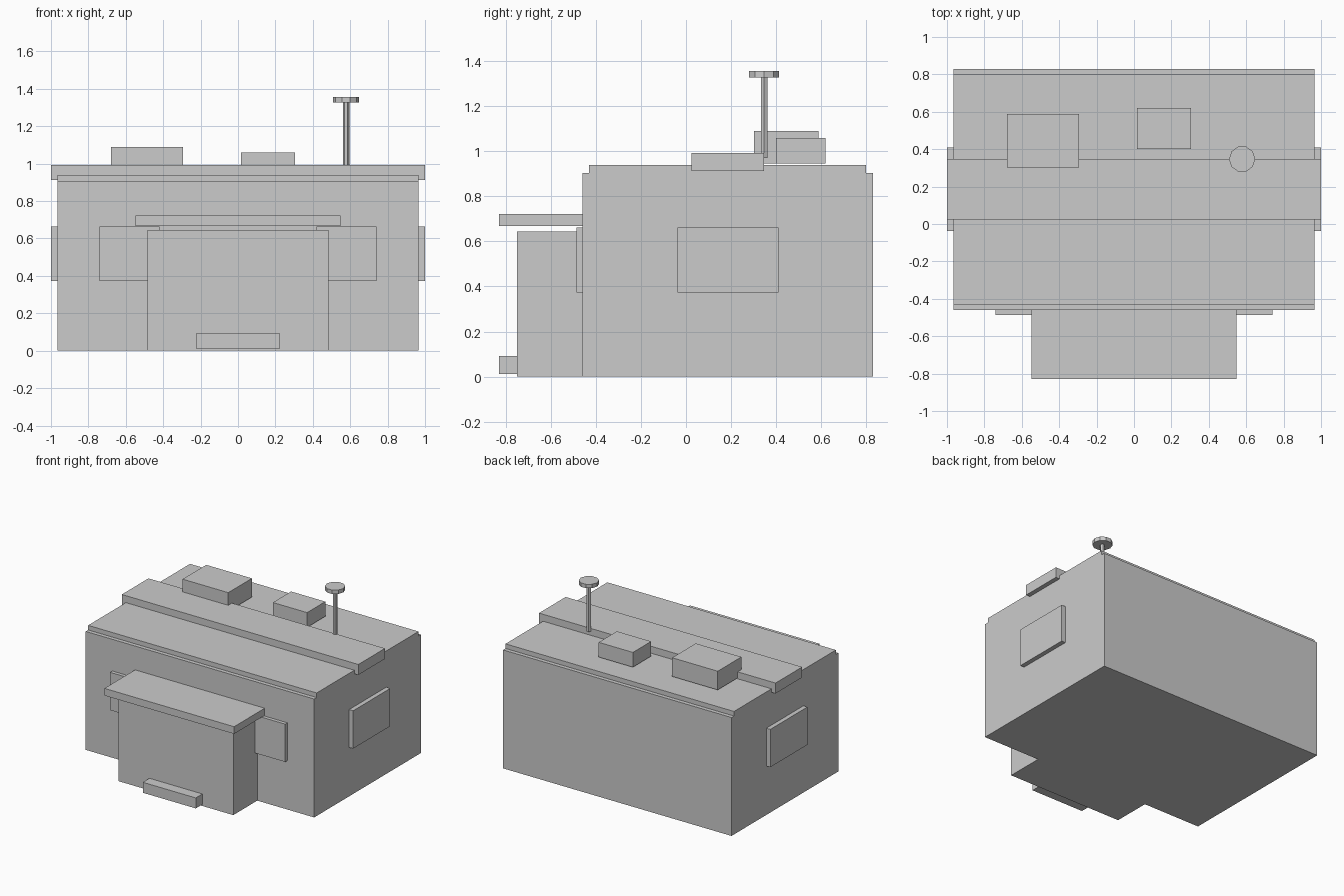
import bpy, bmesh
from mathutils import Matrix

if "Cube" in bpy.data.objects:
    bpy.data.objects.remove(bpy.data.objects["Cube"])


def make_object(name, bm):
    mesh = bpy.data.meshes.new(name)
    bm.to_mesh(mesh)
    bm.free()
    obj = bpy.data.objects.new(name, mesh)
    bpy.context.collection.objects.link(obj)
    return obj


def box(name, x, y, z):
    """Box from its (min, max) range on each axis."""
    bm = bmesh.new()
    size = [r[1] - r[0] for r in (x, y, z)]
    mid = [(r[0] + r[1]) / 2 for r in (x, y, z)]
    bmesh.ops.create_cube(bm, size=1, matrix=Matrix.Translation(mid) @ Matrix.Diagonal((*size, 1)))
    return make_object(name, bm)


def prism(name, x, y, z, radius, sides):
    """Upright prism with corners pointing along x."""
    bm = bmesh.new()
    place = Matrix.Translation((x, y, (z[0] + z[1]) / 2)) @ Matrix.Rotation(1.5707963, 4, 'Z')
    bmesh.ops.create_cone(bm, cap_ends=True, segments=sides, radius1=radius, radius2=radius,
                          depth=z[1] - z[0], matrix=place)
    return make_object(name, bm)


# Main building and stepped roof
box("main_body", (-0.966, 0.966), (-0.46, 0.83), (0, 0.905))
box("roof_slab", (-0.966, 0.966), (-0.43, 0.80), (0.905, 0.94))
box("roof_beam", (-1.0, 1.0), (0.025, 0.347), (0.913, 0.993))

# Entrance block, canopy and step
box("entrance_block", (-0.485, 0.485), (-0.75, -0.46), (0, 0.645))
box("entrance_canopy", (-0.548, 0.548), (-0.83, -0.46), (0.668, 0.723))
box("entrance_step", (-0.224, 0.224), (-0.83, -0.75), (0.012, 0.092))

# Window panels, mirrored left and right
for side, s in (("left", -1), ("right", 1)):
    box(f"front_window_{side}", sorted((s * 0.42, s * 0.74)), (-0.487, -0.46), (0.374, 0.663))
    box(f"side_window_{side}", sorted((s * 0.966, s * 1.0)), (-0.038, 0.41), (0.374, 0.663))

# Rooftop units
box("roof_unit_large", (-0.68, -0.294), (0.302, 0.588), (0.947, 1.09))
box("roof_unit_small", (0.015, 0.304), (0.40, 0.62), (0.947, 1.06))

# Mast with disc
prism("mast_pole", 0.578, 0.347, (0.97, 1.327), 0.017, 6)
prism("mast_disc", 0.578, 0.347, (1.327, 1.357), 0.07, 10)
